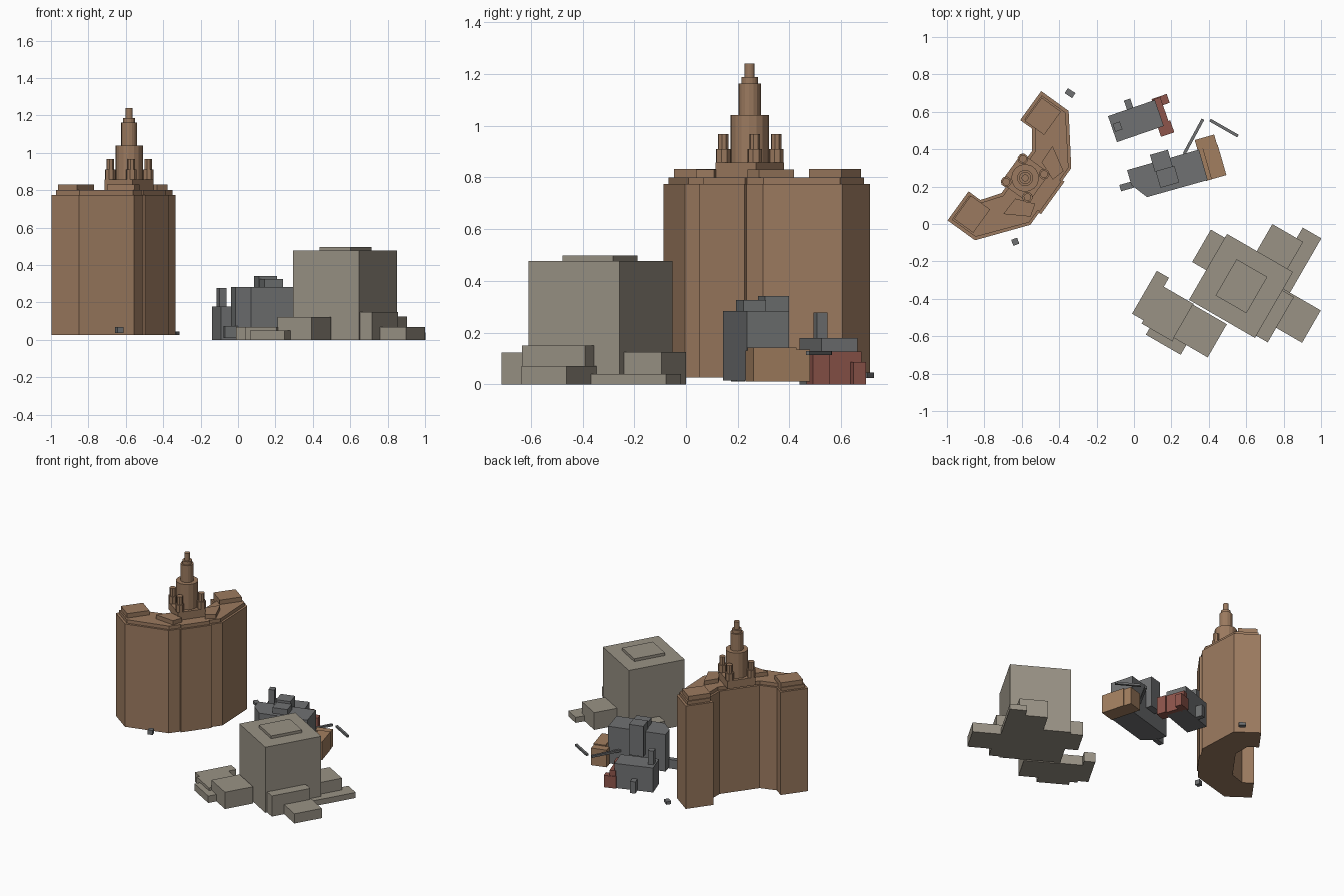
import bpy, bmesh, math
from mathutils import Matrix, Vector

if "Cube" in bpy.data.objects:
    bpy.data.objects.remove(bpy.data.objects["Cube"])


def material(name, rgb):
    m = bpy.data.materials.new(name)
    m.diffuse_color = (*rgb, 1)
    m.use_nodes = True
    m.node_tree.nodes["Principled BSDF"].inputs["Base Color"].default_value = m.diffuse_color
    return m


BROWN = material("brown_stone", (0.33, 0.195, 0.115))
BEIGE = material("beige_stone", (0.32, 0.29, 0.235))
GREY = material("dark_grey", (0.16, 0.165, 0.168))
RED = material("red_brick", (0.27, 0.09, 0.07))
TAN = material("tan_brick", (0.36, 0.21, 0.115))


def frame(x, y, degrees):
    return Matrix.Translation((x, y, 0)) @ Matrix.Rotation(math.radians(degrees), 4, 'Z')


def prism(name, fr, pts, z0, z1, mat):
    """Extrude a flat outline from z0 to z1 inside a rotated plan frame."""
    bm = bmesh.new()
    face = bm.faces.new([bm.verts.new((p[0], p[1], z0)) for p in pts])
    up = bmesh.ops.extrude_face_region(bm, geom=[face])
    verts = [g for g in up['geom'] if isinstance(g, bmesh.types.BMVert)]
    bmesh.ops.translate(bm, vec=Vector((0, 0, z1 - z0)), verts=verts)
    bmesh.ops.recalc_face_normals(bm, faces=bm.faces)
    me = bpy.data.meshes.new(name)
    bm.to_mesh(me)
    bm.free()
    me.materials.append(mat)
    ob = bpy.data.objects.new(name, me)
    ob.matrix_world = fr
    bpy.context.collection.objects.link(ob)
    return ob


def block(name, fr, x0, x1, y0, y1, z0, z1, mat):
    return prism(name, fr, [(x0, y0), (x1, y0), (x1, y1), (x0, y1)], z0, z1, mat)


def drum(name, fr, x, y, r, z0, z1, sides, mat):
    pts = [(x + r * math.cos(2 * math.pi * (i + .5) / sides),
            y + r * math.sin(2 * math.pi * (i + .5) / sides)) for i in range(sides)]
    return prism(name, fr, pts, z0, z1, mat)


def mirrored(half):
    return half + [(-x, y) for x, y in reversed(half)]


# Large winged tower: body, parapet step and roof blocks
T = frame(-.582, .246, 54.1)
body = [(.107, -.182), (.107, -.169), (.187, -.169), (.427, .022),
        (.427, .203), (.235, .203), (.236, .125), (.14, .055)]
step = [(.100, -.168), (.100, -.156), (.180, -.156), (.410, .03),
        (.410, .187), (.251, .187), (.252, .118), (.146, .04)]
prism("tower_body", T, mirrored(body), .027, .775, BROWN)
prism("tower_parapet", T, mirrored(step), .775, .80, BROWN)
shoulder = [(.225, -.018), (.12, -.022), (.08, -.125), (.15, -.145)]
for s in (-1, 1):
    xs = sorted((s * .246, s * .40))
    block("wing_roof_block", T, *xs, .053, .18, .775, .832, BROWN)
    prism("shoulder_roof_block", T, [(s * x, y) for x, y in shoulder], .80, .83, BROWN)

# Tiered crown with four corner turrets
block("crown_base", T, -.097, .097, -.092, .092, .80, .857, BROWN)
for r, z0, z1 in ((.074, .857, 1.04), (.043, 1.04, 1.163), (.032, 1.163, 1.187), (.019, 1.187, 1.24)):
    drum("crown_tier", T, 0, 0, r, z0, z1, 16, BROWN)
for sx in (-1, 1):
    for sy in (-1, 1):
        drum("turret_base", T, sx * .076, sy * .070, .029, .857, .91, 8, BROWN)
        drum("turret_top", T, sx * .076, sy * .070, .021, .91, .967, 8, BROWN)

# Tiny outbuildings beside the tower
block("small_hut", frame(-.635, -.095, 20), -.017, .017, -.017, .017, .037, .07, GREY)
block("small_hut", frame(-.342, .70, -33), -.024, .024, -.016, .016, .025, .046, GREY)

# Small grey building with chimney and red brick annex
S = frame(-.139, .577, 19)
block("small_building", S, 0, .265, -.147, 0, 0, .178, GREY)
block("chimney", S, .01, .05, -.092, -.048, .17, .278, GREY)
block("rear_porch", S, .107, .143, 0, .05, 0, .085, GREY)
block("brick_rear_wing", S, .25, .335, -.04, .01, 0, .087, RED)
block("brick_middle", S, .255, .297, -.135, .005, 0, .127, RED)
block("brick_front_wing", S, .232, .307, -.197, -.13, 0, .127, RED)

# Larger grey building with roof boxes and tan annex
G = frame(-.037, .288, 16)
prism("grey_building", G, [(0, 0), (.4, 0), (.4, -.17), (.063, -.168), (0, -.083)],
      .015, .284, GREY)
block("stair_block", G, .14, .24, -.05, .045, .12, .342, GREY)
block("roof_box", G, .145, .25, -.14, -.05, .28, .325, GREY)
block("side_porch", G, -.062, .01, -.1, -.065, .01, .075, GREY)
block("tan_annex", G, .42, .503, -.172, .0, .01, .142, TAN)
block("tan_inner_strip", G, .39, .42, -.172, .0, .01, .13, TAN)
block("tan_rear", G, .392, .5, 0, .055, .01, .135, TAN)

# Raised walkway bars
block("walkway", frame(.318, .467, 61.5), -.106, .106, -.008, .008, .113, .128, GREY)
block("walkway", frame(.481, .513, -29.7), -.086, .086, -.008, .008, .113, .128, GREY)

# Beige block tower surrounded by low wings
B = frame(.572, -.331, -30)
beige_parts = [
    ("beige_tower", -.2035, .2035, -.2035, .2035, .477),
    ("beige_roof_box", -.092, .098, -.112, .112, .497),
    ("north_wing", -.02, .17, .15, .37, .125),
    ("northeast_low_wing", .13, .245, .10, .435, .04),
    ("east_low_wing", .2, .435, -.1, .1, .07),
    ("east_wing", .15, .275, -.19, .09, .15),
    ("northwest_wing", -.29, -.18, -.02, .18, .10),
    ("southwest_wing", -.175, .037, -.42, -.215, .122),
    ("west_strip", -.43, -.355, -.42, -.155, .07),
    ("west_wing", -.36, -.17, -.44, -.21, .07),
    ("west_low_step", -.31, -.095, -.48, -.41, .05),
]
for name, x0, x1, y0, y1, top in beige_parts:
    block(name, B, x0, x1, y0, y1, 0, top, BEIGE)
